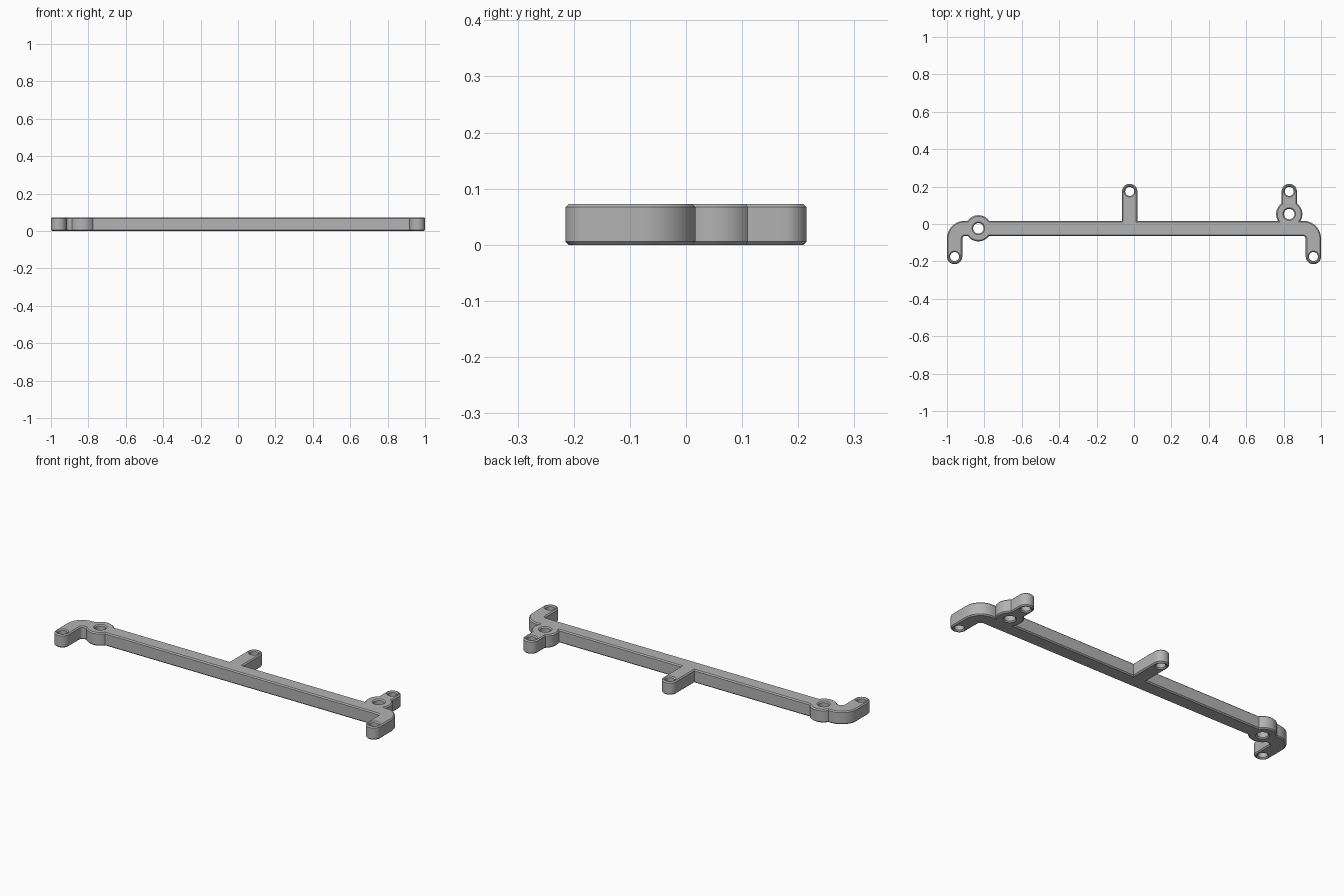
import bpy, bmesh, math
from mathutils import Vector

if "Cube" in bpy.data.objects:
    bpy.data.objects.remove(bpy.data.objects["Cube"])

H, C = 0.073, 0.006          # thickness and edge chamfer
W = 0.041                    # half width of arms
TOP, BOT = 0.017, -0.064     # bar edges in y
R = 0.07                     # boss radius


def arc(cx, cy, r, a0, a1, n=16):
    return [Vector((cx + r * math.cos(math.radians(a0 + (a1 - a0) * i / n)),
                    cy + r * math.sin(math.radians(a0 + (a1 - a0) * i / n)))) for i in range(n + 1)]


def deg_asin(v):
    return math.degrees(math.asin(v))


def inset(pts, d):
    # mitred offset to the left of the walking direction
    out = []
    for i, p in enumerate(pts):
        a, b = (p - pts[i - 1]).normalized(), (pts[(i + 1) % len(pts)] - p).normalized()
        na, nb = Vector((-a.y, a.x)), Vector((-b.y, b.x))
        out.append(p + (na + nb) * d / (1 + na.dot(nb)))
    return out


# Boss and arm centres
BL, BR, AM = (-0.832, -0.023), (0.83, 0.053), -0.023
low, high = deg_asin((BL[1] - BOT) / R), deg_asin((TOP - BL[1]) / R)
side, neck = deg_asin((BR[1] - TOP) / R), 90 - deg_asin(W / R)

# Outer outline, counter-clockwise
outline = (
    arc(-1 + W, -0.174, W, 180, 360)                          # left foot
    + arc(-1 + 2 * W + 0.015, BOT - 0.015, 0.015, 180, 90, 6)
    + arc(*BL, R, 180 + low, 360 - low)                       # left boss, lower side
    + arc(1 - 2 * W - 0.015, BOT - 0.015, 0.015, 90, 0, 6)
    + arc(1 - W, -0.174, W, 180, 360)                         # right foot
    + arc(0.905, TOP - 0.095, 0.095, 0, 90)                   # right outer corner
    + arc(*BR, R, -side, neck)                                # right boss
    + arc(BR[0], 0.174, W, 0, 180)                            # right arm tip
    + arc(*BR, R, 180 - neck, 180 + side)
    + [Vector((AM + W, TOP))] + arc(AM, 0.174, W, 0, 180) + [Vector((AM - W, TOP))]  # middle arm
    + arc(*BL, R, high, 180 - high)                           # left boss, upper side
    + arc(-0.905, TOP - 0.095, 0.095, 90, 180)                # left outer corner
)

# Screw holes, clockwise
holes = [(-1 + W, -0.174, 0.024), (1 - W, -0.174, 0.024), (AM, 0.174, 0.024),
         (BR[0], 0.174, 0.024), (*BL, 0.028), (*BR, 0.028)]
loops = [outline] + [arc(x, y, r, 360, 0, 32)[:-1] for x, y, r in holes]

bm = bmesh.new()
caps = {0: [], 3: []}
for loop in loops:
    inner = inset(loop, C)
    rings = [[bm.verts.new((p.x, p.y, z)) for p in pts]
             for pts, z in ((inner, 0), (loop, C), (loop, H - C), (inner, H))]
    n = len(loop)
    for lo, hi in zip(rings, rings[1:]):
        for i in range(n):
            j = (i + 1) % n
            bm.faces.new((lo[i], lo[j], hi[j], hi[i]))
    for k in caps:
        caps[k] += [bm.edges.get((rings[k][i], rings[k][(i + 1) % n])) for i in range(n)]
# Flat top and bottom with hole openings
for k, edges in caps.items():
    bmesh.ops.triangle_fill(bm, edges=edges, use_beauty=True, normal=(0, 0, 1 if k else -1))
bmesh.ops.recalc_face_normals(bm, faces=bm.faces)

mesh = bpy.data.meshes.new("mounting_bracket")
bm.to_mesh(mesh)
bm.free()
mat = bpy.data.materials.new("grey")
mat.diffuse_color = (0.45, 0.45, 0.45, 1)
mat.use_nodes = True
mat.node_tree.nodes["Principled BSDF"].inputs["Base Color"].default_value = mat.diffuse_color
mesh.materials.append(mat)
obj = bpy.data.objects.new("mounting_bracket", mesh)
bpy.context.collection.objects.link(obj)
bpy.context.view_layer.objects.active = obj
obj.select_set(True)
bpy.ops.object.shade_smooth_by_angle(angle=math.radians(30))
